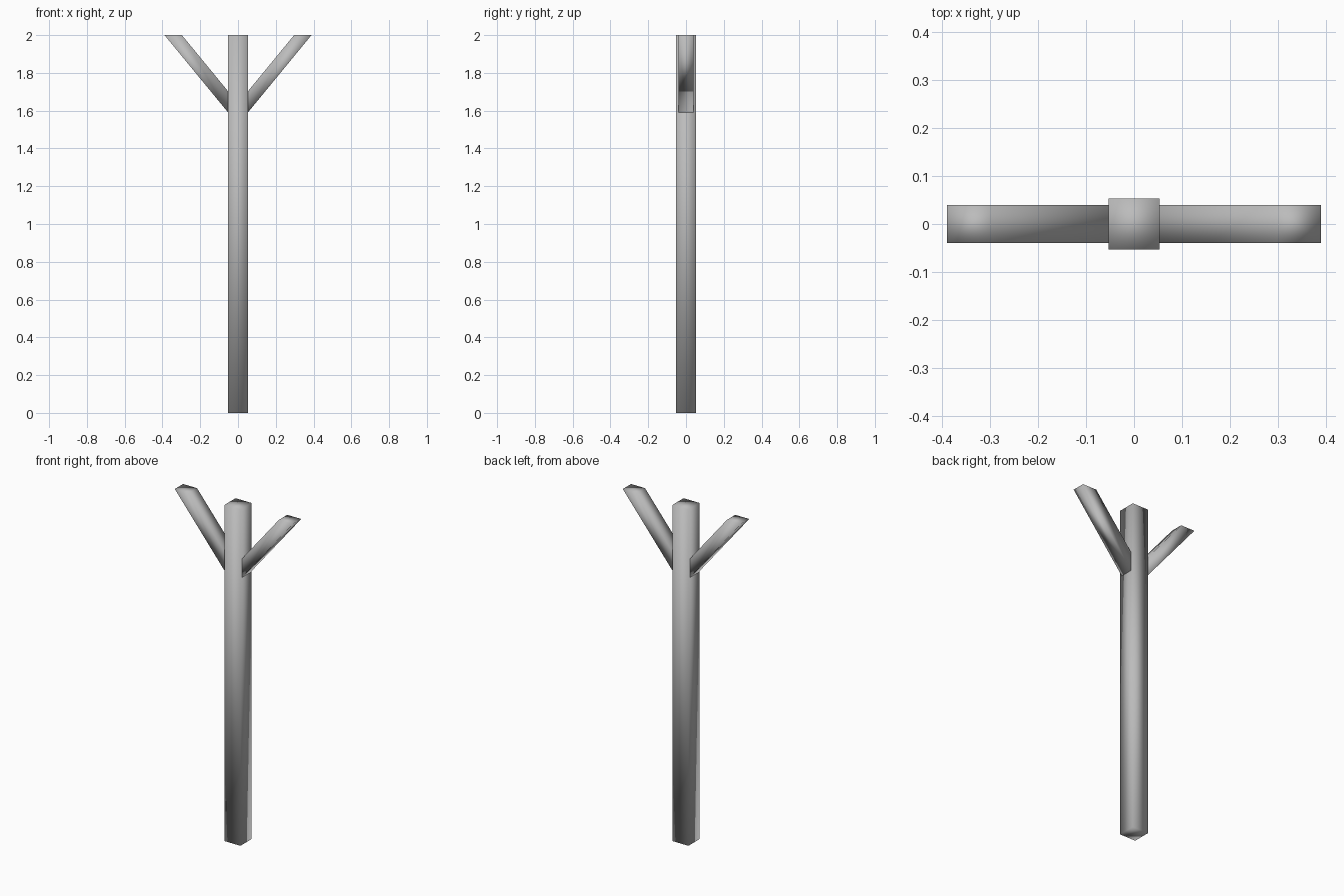
import bpy
import bmesh

cube = bpy.data.objects.get("Cube")
if cube:
    bpy.data.objects.remove(cube, do_unlink=True)

grey = bpy.data.materials.new("plain grey")
grey.use_nodes = True
colour = (0.5, 0.5, 0.5, 1)
grey.diffuse_color = colour
grey.node_tree.nodes["Principled BSDF"].inputs["Base Color"].default_value = colour


def beam(name, profile, depth):
    """Extrude an x-z outline symmetrically along y, with softened shading."""
    bm = bmesh.new()
    face = bm.faces.new([bm.verts.new((x, -depth, z)) for x, z in profile])
    new = bmesh.ops.extrude_face_region(bm, geom=[face])["geom"]
    verts = [v for v in new if isinstance(v, bmesh.types.BMVert)]
    bmesh.ops.translate(bm, verts=verts, vec=(0, 2 * depth, 0))
    bmesh.ops.recalc_face_normals(bm, faces=bm.faces)
    for f in bm.faces:
        f.smooth = True
    mesh = bpy.data.meshes.new(name)
    bm.to_mesh(mesh)
    bm.free()
    mesh.materials.append(grey)
    obj = bpy.data.objects.new(name, mesh)
    bpy.context.collection.objects.link(obj)
    return obj


# Square upright post
half = 0.053
beam("post", [(-half, 0), (half, 0), (half, 2), (-half, 2)], half)

# Slanted arms, cut level at the top and upright against the post
for name, side in (("left_arm", 1), ("right_arm", -1)):
    outline = [(0.052, 1.59), (0.389, 2), (0.297, 2), (0.052, 1.702)]
    beam(name, [(side * x, z) for x, z in outline], 0.039)
